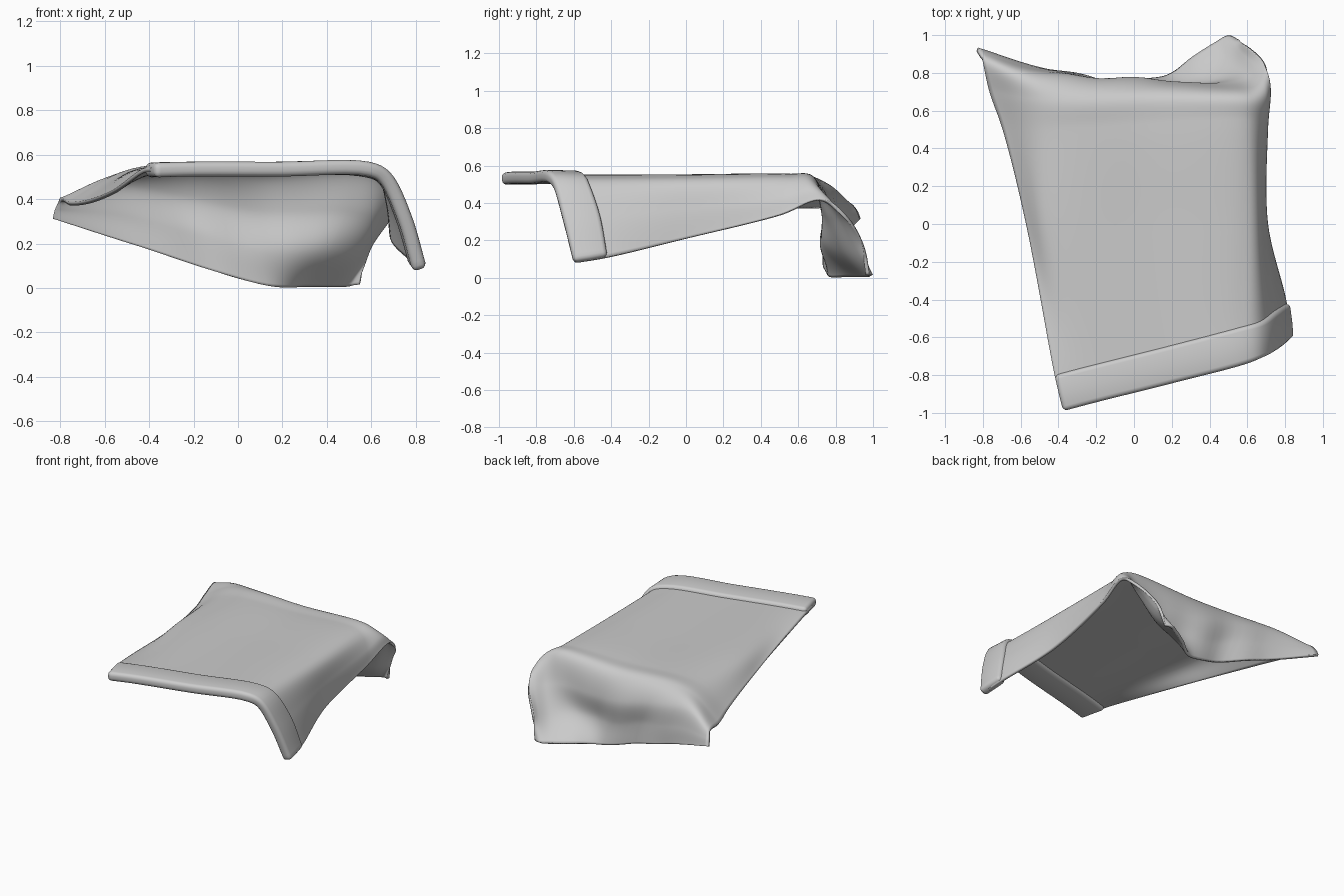
import bpy, bmesh, math
from mathutils import Vector

if "Cube" in bpy.data.objects:
    bpy.data.objects.remove(bpy.data.objects["Cube"])

# Key points of the drape, left edge to right edge, one row per station front to back
ROWS = [
    [(-.42, -.80, .53), (-.25, -.755, .535), (.15, -.655, .535), (.55, -.55, .535), (.65, -.52, .50), (.735, -.46, .33), (.80, -.42, .11)],
    [(-.565, 0, .43), (-.46, 0, .52), (.1, 0, .535), (.56, 0, .535), (.64, 0, .50), (.68, 0, .37), (.70, 0, .21)],
    [(-.69, .5, .385), (-.47, .5, .52), (.1, .53, .535), (.56, .55, .54), (.63, .54, .51), (.68, .52, .43), (.70, .5, .335)],
    [(-.76, .7, .38), (-.48, .66, .525), (.1, .68, .52), (.55, .67, .535), (.63, .67, .515), (.69, .69, .47), (.715, .72, .415)],
    [(-.80, .865, .395), (-.56, .79, .465), (.1, .755, .35), (.48, .735, .35), (.60, .765, .33), (.66, .82, .33), (.69, .85, .33)],
    [(-.82, .905, .36), (-.52, .815, .33), (.1, .735, .17), (.40, .755, .17), (.52, .84, .15), (.57, .91, .16), (.59, .945, .18)],
    [(-.83, .925, .315), (-.45, .81, .19), (.13, .76, .012), (.31, .88, .012), (.43, .955, .012), (.50, .99, .012), (.545, .97, .015)],
]
# The front edge is the hem line shifted forward by the hem width
SHIFT = [(.045, -.19, 0)] * 4 + [(.015, -.19, -.005), (.015, -.2, -.01), (.02, -.18, -.03)]
ROWS.insert(0, [tuple(a + b for a, b in zip(p, s)) for p, s in zip(ROWS[0], SHIFT)])


def spline(pts, steps):
    """Centripetal curve through pts with evenly split segments."""
    pts = [Vector(p) for p in pts]
    ext = [2 * pts[0] - pts[1]] + pts + [2 * pts[-1] - pts[-2]]
    out = []
    for a, b, c, d in zip(ext, ext[1:], ext[2:], ext[3:]):
        la, lb, lc = [max((q - p).length, 1e-4) ** .5 for p, q in ((a, b), (b, c), (c, d))]
        m1 = lb * ((b - a) / la - (c - a) / (la + lb) + (c - b) / lb)
        m2 = lb * ((c - b) / lb - (d - b) / (lb + lc) + (d - c) / lc)
        for i in range(steps):
            t = i / steps
            out.append((2*t**3 - 3*t*t + 1) * b + (t**3 - 2*t*t + t) * m1
                       + (3*t*t - 2*t**3) * c + (t**3 - t*t) * m2)
    return out + [pts[-1]]


N = 12
across = [spline(r, N) for r in ROWS]
columns = [spline(c, N) for c in zip(*across)]
surface = [list(r) for r in zip(*columns)]

# Soft folds in the hanging back panel
for j, row in enumerate(surface):
    fade = max(0, min(1, (j / N - 4.3) / 1.5))
    for p in row:
        if -.5 < p.x < .35:
            window = math.sin(math.pi * (p.x + .5) / .85)
            p.y += .014 * fade * window * math.sin(16 * p.x + 4 * p.z)


def sheet(name, rows, thickness, bevel=0):
    bm = bmesh.new()
    vs = [[bm.verts.new(p) for p in r] for r in rows]
    for r, s in zip(vs, vs[1:]):
        for i in range(len(r) - 1):
            bm.faces.new((r[i], r[i + 1], s[i + 1], s[i]))
    me = bpy.data.meshes.new(name)
    bm.to_mesh(me)
    bm.free()
    ob = bpy.data.objects.new(name, me)
    bpy.context.collection.objects.link(ob)
    sol = ob.modifiers.new("thickness", 'SOLIDIFY')
    sol.thickness, sol.offset = thickness, 0
    if bevel:
        bev = ob.modifiers.new("round", 'BEVEL')
        bev.width, bev.segments = bevel, 3
        bev.limit_method, bev.angle_limit = 'ANGLE', math.radians(50)
    bpy.ops.object.select_all(action='DESELECT')
    bpy.context.view_layer.objects.active = ob
    ob.select_set(True)
    bpy.ops.object.shade_smooth_by_angle(angle=math.radians(40))
    return ob


# Draped cloth
sheet("draped_cloth", surface[N // 3:], .02)
# Thick folded hem along the front, coarser rows so the rounding fits
sheet("front_hem", [surface[0][::2], surface[N // 2][::2], surface[N][::2]], .066, .024)
